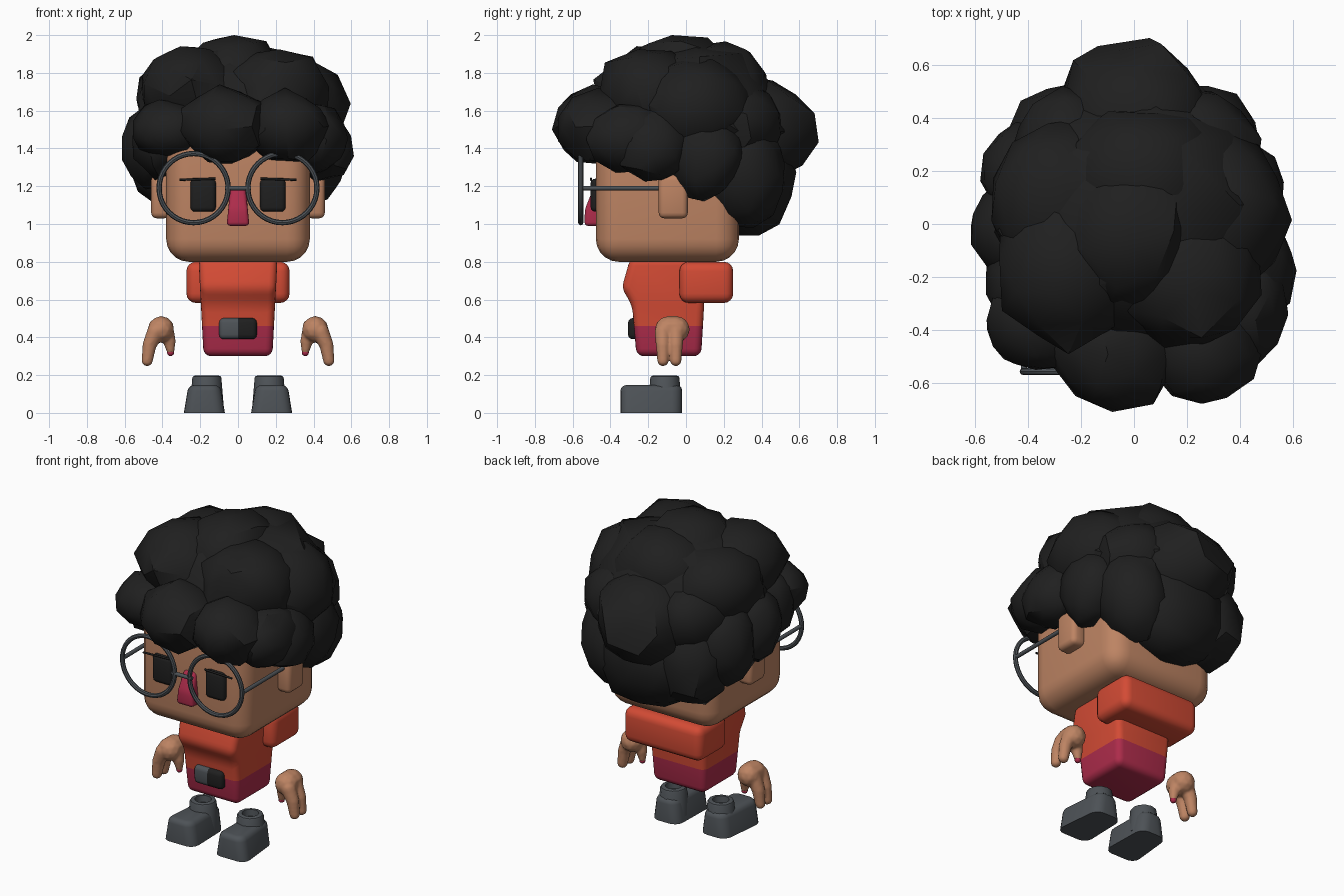
import bpy, bmesh, math, random
from mathutils import Matrix, Vector, Euler

random.seed(11)
cube = bpy.data.objects.get("Cube")
if cube:
    bpy.data.objects.remove(cube)


def material(name, *rgb):
    m = bpy.data.materials.new(name)
    m.use_nodes = True
    m.diffuse_color = (*rgb, 1)
    m.node_tree.nodes["Principled BSDF"].inputs["Base Color"].default_value = (*rgb, 1)
    return m


SKIN = material("skin", .51, .23, .125)
RED = material("orange_red", .65, .07, .035)
CRIMSON = material("crimson", .42, .025, .07)
BLACK = material("soft_black", .014, .014, .014)
GREY = material("slate_grey", .075, .085, .095)


def finish(name, bm, *mats, angle=40):
    bmesh.ops.recalc_face_normals(bm, faces=bm.faces)
    mesh = bpy.data.meshes.new(name)
    bm.to_mesh(mesh)
    bm.free()
    for m in mats:
        mesh.materials.append(m)
    ob = bpy.data.objects.new(name, mesh)
    bpy.context.collection.objects.link(ob)
    bpy.ops.object.select_all(action="DESELECT")
    ob.select_set(True)
    bpy.context.view_layer.objects.active = ob
    bpy.ops.object.shade_smooth_by_angle(angle=math.radians(angle))
    return ob


def bevel(bm, offset, segments=3, edges=None):
    bmesh.ops.bevel(bm, geom=edges or bm.edges[:], offset=offset, segments=segments,
                    profile=.5, affect="EDGES", clamp_overlap=True)


def box_mesh(lo, hi, radius=0, segments=3):
    """Rounded box between two corners."""
    bm = bmesh.new()
    bmesh.ops.create_cube(bm, size=1)
    for v in bm.verts:
        v.co = [a + (b - a) * (c + .5) for a, b, c in zip(lo, hi, v.co)]
    if radius:
        bevel(bm, radius, segments)
    return bm


def profile_mesh(points, half):
    """Side outline (y, z) widened to half(z) on both sides."""
    bm = bmesh.new()
    a, b = [[bm.verts.new((s * half(z), y, z)) for y, z in points] for s in (-1, 1)]
    bm.faces.new(a)
    bm.faces.new(b[::-1])
    for i in range(len(a)):
        j = (i + 1) % len(a)
        bm.faces.new((a[i], b[i], b[j], a[j]))
    bmesh.ops.recalc_face_normals(bm, faces=bm.faces)
    return bm


def rod(name, start, end, radius, mat):
    p, q = Vector(start), Vector(end)
    bm = bmesh.new()
    turn = (q - p).to_track_quat("Z", "Y").to_matrix().to_4x4()
    bmesh.ops.create_cone(bm, cap_ends=True, segments=10, radius1=radius, radius2=radius,
                          depth=(q - p).length, matrix=Matrix.Translation((p + q) / 2) @ turn)
    return finish(name, bm, mat)


def chain(bm, points, r1, r2, steps=7):
    """Overlapping balls along a path, tapering from r1 to r2."""
    pts = [Vector(p) for p in points]
    total = (len(pts) - 1) * steps
    for k in range(total + 1):
        i = min(k // steps, len(pts) - 2)
        pos = pts[i].lerp(pts[i + 1], k / steps - i)
        bmesh.ops.create_icosphere(bm, subdivisions=2, radius=r1 + (r2 - r1) * k / total,
                                   matrix=Matrix.Translation(pos))


# Head and face
finish("head", box_mesh((-.38, -.477, .8), (.38, .28, 1.6), .12, 5), SKIN)
bm = profile_mesh([(-.538, .99), (-.535, 1.08), (-.49, 1.19), (-.44, 1.19), (-.44, .99)],
                  lambda z: .06 - .12 * max(0, z - 1.03))
bevel(bm, .02)
finish("nose", bm, CRIMSON)
for s, tag in ((1, "left"), (-1, "right")):
    def span(a, b):
        return sorted((s * a, s * b))
    x = span(.36, .46)
    finish(tag + "_ear", box_mesh((x[0], -.145, 1.03), (x[1], .01, 1.26), .03), SKIN)
    x = span(.117, .252)
    finish(tag + "_eye", box_mesh((x[0], -.505, 1.065), (x[1], -.41, 1.24), .024), BLACK)
    rod(tag + "_eyebrow", (s * .12, -.503, 1.24), (s * .31, -.503, 1.234), .006, BLACK)

    # Round spectacles
    bpy.ops.mesh.primitive_torus_add(location=(s * .235, -.557, 1.19), rotation=(math.pi / 2, 0, 0),
                                     major_radius=.183, minor_radius=.014,
                                     major_segments=40, minor_segments=8)
    rim = bpy.context.object
    rim.name = tag + "_spectacle_rim"
    rim.data.materials.append(GREY)
    bpy.ops.object.shade_smooth_by_angle()
    rod(tag + "_spectacle_arm", (s * .415, -.557, 1.19), (s * .415, -.1, 1.19), .012, GREY)

    # Hand: broad palm, two fingers and a thumb fused together
    bm = bmesh.new()
    chain(bm, [(s * .408, -.095, .442), (s * .408, -.05, .442)], .071, .071)
    for y in (-.122, -.054):
        chain(bm, [(s * .437, y, .43), (s * .468, y, .36), (s * .481, y, .277)], .046, .031)
    chain(bm, [(s * .385, -.075, .43), (s * .363, -.075, .38), (s * .357, -.075, .328)], .048, .021)
    hand = finish(tag + "_hand", bm, SKIN)
    fuse = hand.modifiers.new("fuse", "REMESH")
    fuse.mode, fuse.voxel_size, fuse.use_smooth_shade = "VOXEL", .008, True
    soft = hand.modifiers.new("soften", "SMOOTH")
    soft.iterations = 3
    bm = bmesh.new()
    bmesh.ops.create_icosphere(bm, subdivisions=2, radius=.019,
                               matrix=Matrix.Translation((s * .357, -.075, .319)))
    finish(tag + "_thumb_tip", bm, CRIMSON)

    # Boot: rounded foot narrowing to the heel, with an open ankle cuff
    x = span(.068, .292)
    bm = box_mesh((x[0], -.347, 0), (x[1], -.02, .147))
    for v in bm.verts:
        shrink = (.78 if v.co.z > .1 else 1) * (.82 if v.co.y > -.1 else 1)
        middle = s * (.168 if v.co.y > -.1 else .18)
        v.co.x = middle + (v.co.x - s * .18) * shrink
    bevel(bm, .055, 4, [e for e in bm.edges if abs(e.verts[0].co.z - e.verts[1].co.z) > .1])
    bevel(bm, .03, 3, [e for e in bm.edges if min(v.co.z for v in e.verts) > .14])
    finish(tag + "_boot", bm, GREY)
    bm = bmesh.new()
    bmesh.ops.create_cone(bm, cap_ends=True, segments=12, radius1=.09, radius2=.076, depth=.167,
                          matrix=Matrix.Translation((s * .165, -.112, .1135)))
    opening = max(bm.faces, key=lambda f: f.calc_center_median().z)
    bevel(bm, .012, 2, list(opening.edges))
    opening = max(bm.faces, key=lambda f: f.calc_center_median().z)
    bmesh.ops.inset_individual(bm, faces=[opening], thickness=.015)
    bmesh.ops.inset_individual(bm, faces=[opening], thickness=.004, depth=-.04)
    finish(tag + "_boot_cuff", bm, GREY)
rod("spectacle_bridge", (-.07, -.557, 1.19), (.07, -.557, 1.19), .012, GREY)

# Torso in two colours, split at the waist
bm = profile_mesh([(-.262, .3), (-.285, .57), (-.34, .66), (-.295, .82), (.1, .82), (.095, .55), (.08, .3)],
                  lambda z: .166 + .053 * z)
bevel(bm, .04, 4)
bmesh.ops.bisect_plane(bm, geom=bm.verts[:] + bm.edges[:] + bm.faces[:],
                       plane_co=(0, 0, .46), plane_no=(0, 0, 1))
for f in bm.faces:
    f.material_index = int(f.calc_center_median().z < .46)
finish("torso", bm, RED, CRIMSON)
finish("hood", box_mesh((-.273, -.035, .582), (.273, .25, .8), .05, 4), RED)

# Belt buckle, half grey and half black
bm = box_mesh((-.1, -.307, .39), (.1, -.24, .502), .025)
bmesh.ops.bisect_plane(bm, geom=bm.verts[:] + bm.edges[:] + bm.faces[:],
                       plane_co=(0, 0, 0), plane_no=(1, 0, 0))
for f in bm.faces:
    f.material_index = int(f.calc_center_median().x > 0)
finish("buckle", bm, GREY, BLACK)

# Hair: coarse overlapping tufts (centre, then radii), kept inside a trimmed outline
crown = [(0, .02, 1.53, .53, .5, .43), (-.24, -.17, 1.69, .27, .3, .25), (.2, -.17, 1.68, .28, .3, .26),
         (-.03, -.02, 1.74, .27, .3, .26), (.04, .16, 1.71, .3, .28, .25),
         (-.27, .08, 1.65, .27, .3, .26), (.3, .05, 1.61, .27, .3, .26)]
fringe = [(-.36, -.36, 1.5, .2, .19, .15), (-.07, -.47, 1.52, .24, .23, .2),
          (.26, -.45, 1.51, .21, .23, .19), (.41, -.3, 1.46, .16, .22, .18)]
sides = [(-.45, -.02, 1.41, .16, .2, .21), (-.42, .2, 1.36, .15, .19, .25), (-.42, -.22, 1.44, .14, .2, .2),
         (.45, -.18, 1.41, .16, .2, .18), (.42, .1, 1.36, .15, .2, .23)]
back = [(0, .38, 1.49, .3, .31, .27), (0, .34, 1.23, .34, .24, .3), (-.27, .31, 1.27, .2, .22, .28),
        (.27, .31, 1.27, .2, .22, .28), (-.25, .27, 1.53, .22, .23, .22), (.25, .27, 1.53, .22, .23, .22)]
low, high = (-.615, -.71, .94), (.615, .71, 2)
bm = bmesh.new()
for x, y, z, rx, ry, rz in crown + fringe + sides + back:
    turn = Euler([random.uniform(0, 6) for _ in range(3)]).to_matrix()
    tuft = bmesh.ops.create_icosphere(bm, subdivisions=2, radius=1)["verts"]
    for v in tuft:
        p = turn @ v.co * random.uniform(.94, 1.12)
        spot = (x + p.x * rx, y + p.y * ry, z + p.z * rz)
        v.co = [min(max(c, a), b) for c, a, b in zip(spot, low, high)]
finish("hair", bm, BLACK, angle=35)
